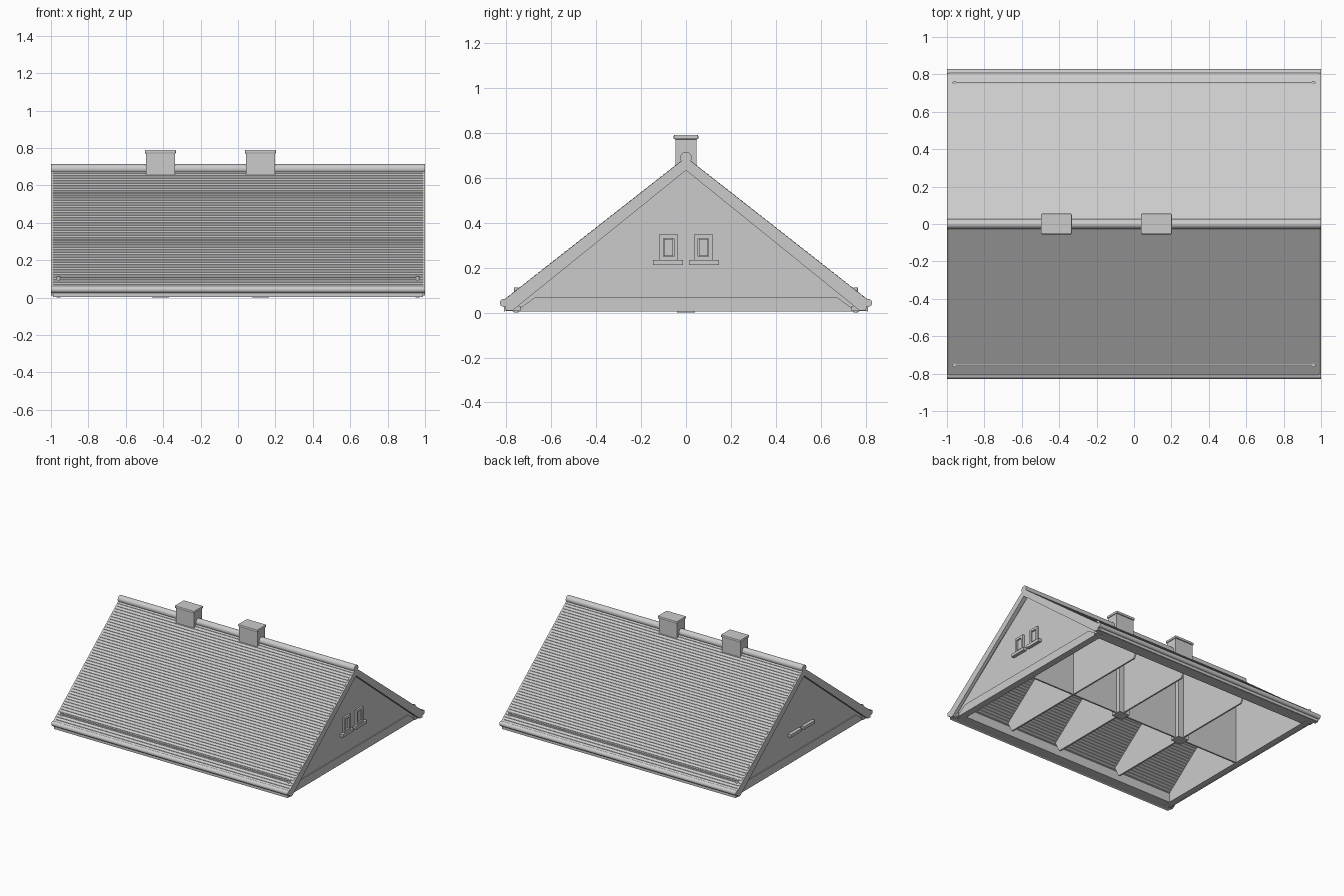
import bpy, bmesh, math
from mathutils import Vector

cube = bpy.data.objects.get("Cube")
if cube:
    bpy.data.objects.remove(cube)

grey = bpy.data.materials.new("plain grey")
grey.use_nodes = True
grey.diffuse_color = (0.6, 0.6, 0.6, 1)
grey.node_tree.nodes["Principled BSDF"].inputs["Base Color"].default_value = (0.6, 0.6, 0.6, 1)


def finish(name, bm):
    bmesh.ops.recalc_face_normals(bm, faces=bm.faces)
    mesh = bpy.data.meshes.new(name)
    bm.to_mesh(mesh)
    bm.free()
    mesh.materials.append(grey)
    ob = bpy.data.objects.new(name, mesh)
    bpy.context.collection.objects.link(ob)
    return ob


def extrude(name, pts, x0, x1):
    """Extrude a closed (y, z) outline along x."""
    bm = bmesh.new()
    face = bm.faces.new([bm.verts.new((x0, y, z)) for y, z in pts])
    moved = bmesh.ops.extrude_face_region(bm, geom=[face])["geom"]
    verts = [v for v in moved if isinstance(v, bmesh.types.BMVert)]
    bmesh.ops.translate(bm, verts=verts, vec=(x1 - x0, 0, 0))
    return finish(name, bm)


def box(name, x0, x1, y0, y1, z0, z1):
    return extrude(name, [(y0, z0), (y1, z0), (y1, z1), (y0, z1)], x0, x1)


def disc(y, z, r, n=16):
    return [(y + r * math.cos(2 * math.pi * i / n), z + r * math.sin(2 * math.pi * i / n))
            for i in range(n)]


TOP, EAVE_Y, EAVE_Z, THICK = 0.69, 0.81, 0.055, 0.055
ROWS = 48


def courses(lift):
    """Stepped line of tile rows from ridge to eave."""
    pts = []
    for i in range(ROWS):
        a, b = i / ROWS, (i + 1) / ROWS
        for t, step in ((a, 0), (b, 0.003)):
            pts.append((EAVE_Y * t, TOP + (EAVE_Z - TOP) * t + step + lift))
    return pts


# Roof slopes with tile rows outside and inside, gutters and eave details
for s, side in ((-1, "front"), (1, "back")):
    outline = courses(0) + courses(-THICK)[::-1]
    extrude(side + "_roof_slope", [(s * y, z) for y, z in outline], -0.99, 0.99)
    gutter = extrude(side + "_gutter", disc(s * 0.81, 0.043, 0.018), -1, 1)
    box(side + "_soffit", -0.98, 0.98, s * 0.735, s * 0.8, 0.006, 0.03)
    box(side + "_knee_wall", -0.96, 0.96, s * 0.715, s * 0.735, 0.006, 0.1)
    box(side + "_eave_strip", -0.96, 0.96, s * 0.752, s * 0.758, 0.02, 0.108)
    for x in (-0.96, 0.96):
        bm = bmesh.new()
        bmesh.ops.create_cone(bm, cap_ends=True, segments=12, radius1=0.01, radius2=0.01, depth=0.112)
        bmesh.ops.translate(bm, verts=bm.verts, vec=(x, s * 0.755, 0.056))
        finish(side + "_eave_pin", bm)

    # Verge boards along the sloping gable edges
    for x in (-1, 1):
        verge = [(0, TOP), (s * EAVE_Y, EAVE_Z), (s * 0.8, 0.01), (s * 0.77, 0.01), (0, TOP - 0.058)]
        extrude(side + "_verge_board", verge, x, x * 0.975)

# Rounded ridge cap
ridge = extrude("ridge_cap", disc(0, 0.688, 0.026), -1, 1)

# Gable walls with a low plinth and two windows or sills
GABLE = [(0, 0.64), (0.78, 0.03), (0.77, 0.005), (-0.77, 0.005), (-0.78, 0.03)]
for x, side in ((1, "right"), (-1, "left")):
    extrude(side + "_gable", GABLE, x * 0.92, x * 0.965)
    extrude(side + "_plinth", [(-0.76, 0.004), (0.76, 0.004), (0.67, 0.068), (-0.67, 0.068)],
            x * 0.96, x * 0.972)
    for y in (-0.08, 0.08):
        c = y * 0.96
        box(side + "_window_sill", x * 0.96, x * 0.99, c * 1.04 - 0.067, c * 1.04 + 0.067, 0.212, 0.234)
        if side == "right":
            for e in (-1, 1):
                box("window_jamb", 0.96, 0.98, c + e * 0.04, c + e * 0.024, 0.234, 0.348)
            box("window_head", 0.96, 0.98, c - 0.04, c + 0.04, 0.33, 0.348)
            box("window_foot", 0.96, 0.98, c - 0.04, c + 0.04, 0.234, 0.248)
            box("window_pane", 0.96, 0.972, c - 0.02, c + 0.02, 0.252, 0.326)

# Partitions in the loft
DIVIDER = [(0, 0.63), (0.7, 0.085), (0.66, 0.006), (-0.66, 0.006), (-0.7, 0.085)]
for x in (0.55, 0.12, -0.42):
    extrude("cross_partition", DIVIDER, x - 0.006, x + 0.006)
box("long_partition", -0.93, 0.93, -0.006, 0.006, 0.006, 0.64)

# Chimneys with caps and shafts down through the loft
for x in (-0.415, 0.12):
    box("chimney_stack", x - 0.077, x + 0.077, -0.047, 0.047, 0.64, 0.775)
    cap = box("chimney_cap", x - 0.083, x + 0.083, -0.055, 0.055, 0.77, 0.79)
    bevel = cap.modifiers.new("soft edge", "BEVEL")
    bevel.width, bevel.segments = 0.006, 2
    box("chimney_shaft", x - 0.045, x + 0.045, -0.04, 0.04, 0.0, 0.64)

# Smooth shading on the round parts
for ob in bpy.context.collection.objects:
    if ob.name.endswith(("gutter", "ridge_cap")):
        bpy.ops.object.select_all(action="DESELECT")
        ob.select_set(True)
        bpy.context.view_layer.objects.active = ob
        bpy.ops.object.shade_smooth_by_angle(angle=math.radians(40))
